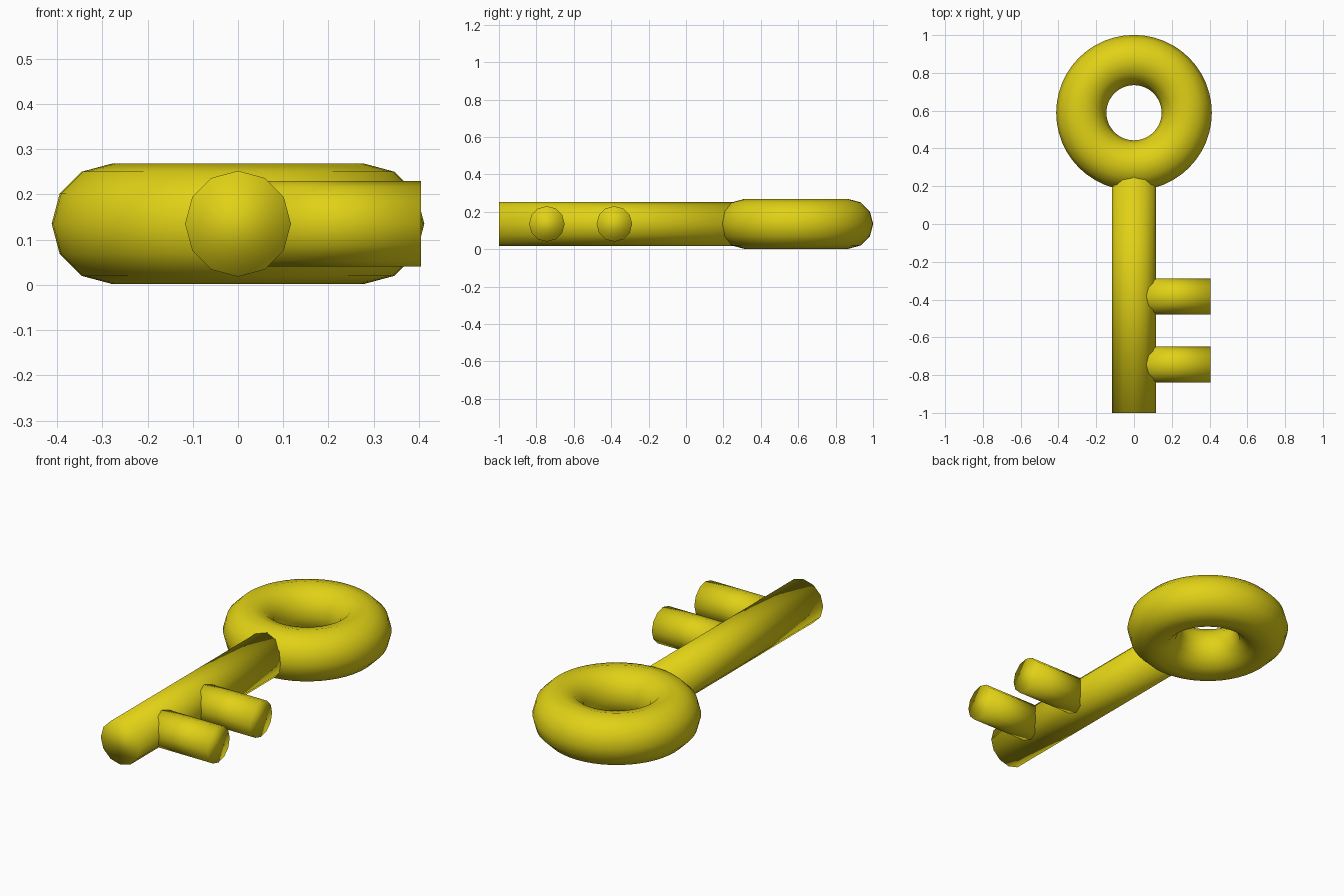
import bpy
from math import pi

if "Cube" in bpy.data.objects:
    bpy.data.objects.remove(bpy.data.objects["Cube"])

MID = 0.135  # height of the key's centre plane

gold = bpy.data.materials.new("yellow_metal")
gold.diffuse_color = (0.75, 0.64, 0.008, 1)
gold.use_nodes = True
gold.node_tree.nodes["Principled BSDF"].inputs["Base Color"].default_value = gold.diffuse_color


def finish(name):
    ob = bpy.context.object
    ob.name = name
    ob.data.materials.append(gold)
    bpy.ops.object.shade_smooth()
    return ob


def rod(name, radius, length, centre, rotation):
    bpy.ops.mesh.primitive_cylinder_add(vertices=12, radius=radius, depth=length,
                                        location=centre, rotation=rotation)
    return finish(name)


# Ring handle
bpy.ops.mesh.primitive_torus_add(major_segments=48, minor_segments=12,
                                 major_radius=0.279, minor_radius=0.133,
                                 location=(0, 0.589, MID))
finish("ring_handle")

# Shaft, running into the ring's tube
rod("shaft", 0.117, 1.28, (0, -0.36, MID), (pi / 2, 0, 0))

# Two teeth on the right side
for i, y in enumerate((-0.383, -0.744)):
    rod(f"tooth_{i + 1}", 0.095, 0.36, (0.225, y, MID), (0, pi / 2, 0))
